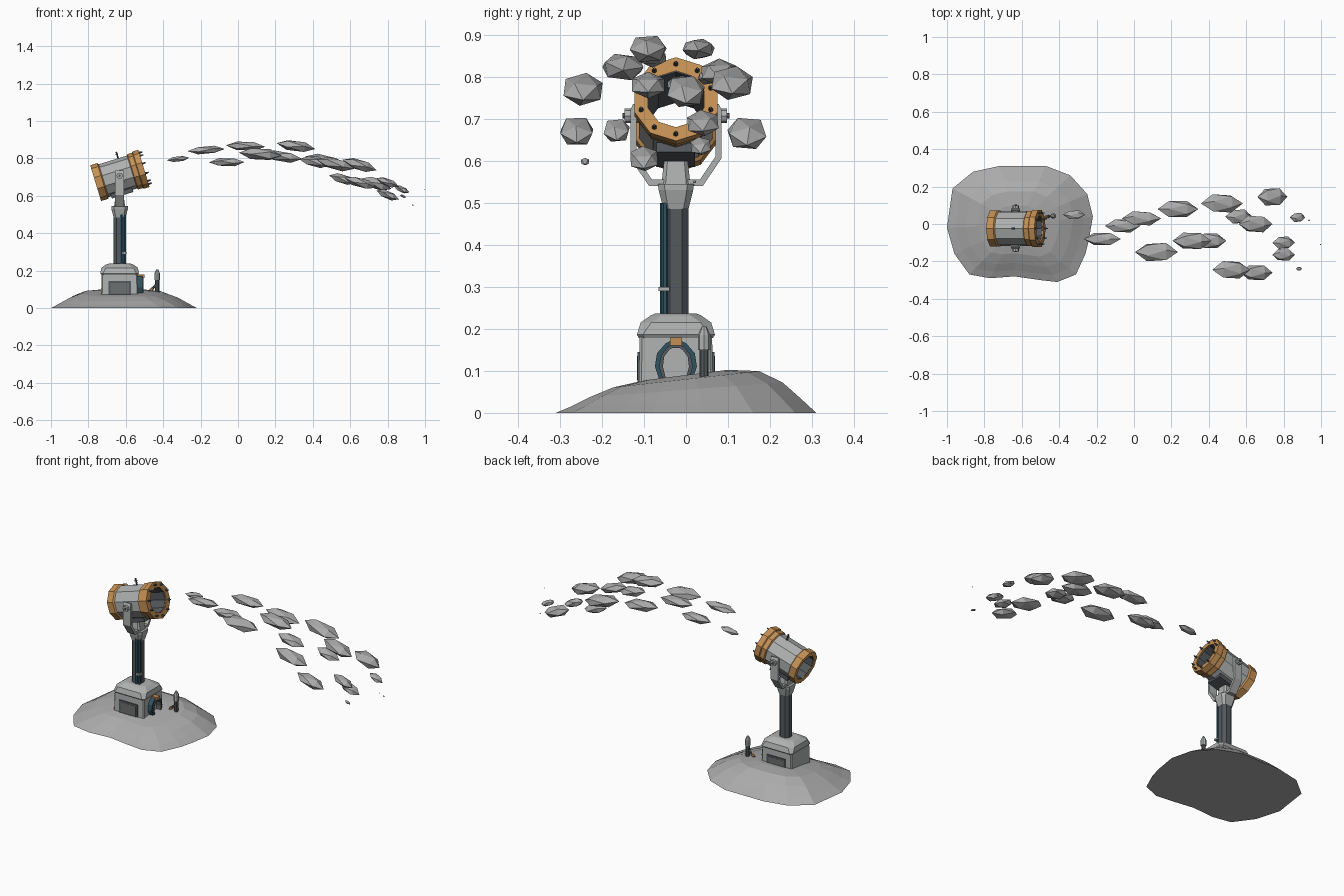
import bpy, bmesh, math, random
from mathutils import Matrix, Vector

cube = bpy.data.objects.get("Cube")
if cube:
    bpy.data.objects.remove(cube, do_unlink=True)
random.seed(4)


def material(name, r, g, b):
    mat = bpy.data.materials.new(name)
    mat.use_nodes = True
    mat.diffuse_color = (r, g, b, 1)
    mat.node_tree.nodes["Principled BSDF"].inputs["Base Color"].default_value = (r, g, b, 1)
    return mat


stone = material("light grey stone", .41, .41, .41)
steel = material("light grey metal", .43, .44, .44)
dark = material("dark grey metal", .09, .1, .11)
panel = material("mid grey panel", .15, .16, .16)
teal = material("dark teal", .03, .085, .12)
copper = material("copper orange", .55, .28, .09)

CX, CY = -.633, -.024                      # centre line of the tower
TILT = Matrix.Translation((CX, CY, .707)) @ Matrix.Rotation(math.radians(-17), 4, 'Y')


def finish(name, bm, mat, matrix=None):
    if matrix:
        bm.transform(matrix)
    bmesh.ops.recalc_face_normals(bm, faces=bm.faces)
    mesh = bpy.data.meshes.new(name)
    bm.to_mesh(mesh)
    bm.free()
    mesh.materials.append(mat)
    obj = bpy.data.objects.new(name, mesh)
    bpy.context.collection.objects.link(obj)
    return obj


def skin(name, rings, mat, loop=False, matrix=None):
    """Join rings of points with quads; cap the ends unless looped."""
    bm = bmesh.new()
    rows = [[bm.verts.new(p) for p in ring] for ring in rings]
    pairs = list(zip(rows, rows[1:]))
    if loop:
        pairs.append((rows[-1], rows[0]))
    else:
        bm.faces.new(rows[0])
        bm.faces.new(rows[-1])
    n = len(rows[0])
    for a, b in pairs:
        for i in range(n):
            j = (i + 1) % n
            bm.faces.new((a[i], a[j], b[j], b[i]))
    return finish(name, bm, mat, matrix)


def box(name, lo, hi, mat, matrix=None):
    bm = bmesh.new()
    bmesh.ops.create_cube(bm, size=1)
    lo, hi = Vector(lo), Vector(hi)
    bm.transform(Matrix.Translation((lo + hi) / 2) @ Matrix.Diagonal((*(hi - lo), 1)))
    return finish(name, bm, mat, matrix)


def rod(name, a, b, radius, mat, matrix=None, sides=8, tip=None):
    a, b = Vector(a), Vector(b)
    bm = bmesh.new()
    bmesh.ops.create_cone(bm, cap_ends=True, segments=sides, radius1=radius,
                          radius2=radius if tip is None else tip, depth=(b - a).length)
    turn = (b - a).to_track_quat('Z', 'Y').to_matrix().to_4x4()
    bm.transform(Matrix.Translation((a + b) / 2) @ turn)
    return finish(name, bm, mat, matrix)


def tower(name, sections, mat):
    """Stack of chamfered rectangles: height, half width, half depth, chamfer."""
    rings = []
    for z, w, d, c in sections:
        q = [(w, d - c), (w - c, d)]
        q += [(-x, y) for x, y in reversed(q)]
        q += [(-x, -y) for x, y in q]
        rings.append([(CX + x, CY + y, z) for x, y in q])
    return skin(name, rings, mat)


def tube(name, profile, mat):
    """Ten sided tube along the tilted barrel axis; profile is (along, radius)."""
    angles = [math.pi / 2 + math.tau * k / 10 for k in range(10)]
    rings = [[(h, r * math.cos(a), r * math.sin(a)) for a in angles] for h, r in profile]
    return skin(name, rings, mat, True, TILT)


def band(name, outer, inner, x0, x1, mat):
    """Mirrored flat band in the side plane, listed from its middle outwards."""
    half = list(zip(outer, inner))
    path = [((-o[0], o[1]), (-i[0], i[1])) for o, i in reversed(half)] + half
    rings = [[(x0, CY + o[0], o[1]), (x1, CY + o[0], o[1]),
              (x1, CY + i[0], i[1]), (x0, CY + i[0], i[1])] for o, i in path]
    return skin(name, rings, mat)


# Mound: one shoreline shrunk towards the middle, higher at the back
shore = [(-1, -.02), (-.97, .19), (-.86, .28), (-.72, .31), (-.47, .31), (-.34, .26),
         (-.25, .16), (-.22, .04), (-.24, -.08), (-.26, -.16), (-.31, -.27), (-.41, -.31),
         (-.5, -.3), (-.64, -.28), (-.77, -.29), (-.88, -.27), (-.96, -.16)]
mound = []
for f, h in ((1, 0), (.88, .025), (.74, .055), (.56, .08), (.32, .09), (.1, .09)):
    ring = []
    for x, y in shore:
        px, py = -.62 + (x + .62) * f, y * f
        ring.append((px, py, h * (1 + 1.4 * py)))
    mound.append(ring)
skin("mound", mound, stone)

# Base house with cap
tower("base_house", [(.04, .1, .089, .006), (.185, .096, .086, .006)], steel)
tower("base_cap", [(.178, .098, .088, .012), (.186, .103, .093, .014),
                   (.215, .098, .084, .025), (.232, .075, .06, .025),
                   (.237, .06, .048, .02)], steel)
for label, side in (("front", -1), ("back", 1)):
    y = CY + side * .088
    box(label + "_window_frame", (CX - .06, y - .004, .068), (CX + .06, y + .004, .145), dark)
    y += side * .001
    box(label + "_window_panel", (CX - .049, y - .004, .078), (CX + .049, y + .004, .135), panel)

# Doorway arch with keystone
band("door_arch",
     [(.012, .172), (.025, .165), (.045, .142), (.05, .11), (.04, .08)],
     [(.01, .158), (.018, .153), (.031, .136), (.035, .11), (.027, .08)],
     CX + .09, CX + .122, teal)
band("door_arch_trim",
     [(.01, .162), (.02, .157), (.035, .138), (.04, .11), (.031, .078)],
     [(.008, .155), (.016, .15), (.028, .134), (.031, .11), (.023, .078)],
     CX + .09, CX + .127, dark)
box("door_keystone", (CX + .09, CY - .014, .16), (CX + .132, CY + .014, .179), copper)

# Column with teal conduits, clamp and flared head
tower("column", [(.23, .032, .03, .016), (.5, .032, .03, .016)], dark)
for label, dx, dy in (("front", .01, -.03), ("side", .026, -.026)):
    rod(label + "_conduit", (CX + dx, CY + dy, .23), (CX + dx, CY + dy, .5), .008, teal, sides=6)
box("conduit_clamp", (CX + .015, CY - .041, .29), (CX + .038, CY - .015, .3), steel)
tower("column_head", [(.485, .032, .03, .012), (.53, .044, .041, .015),
                      (.545, .044, .043, .015)], steel)

# Yoke holding the barrel
band("yoke",
     [(.03, .54), (.064, .54), (.108, .605), (.108, .722), (.102, .735)],
     [(.03, .555), (.057, .555), (.094, .61), (.094, .722), (.096, .735)],
     CX - .024, CX + .024, steel)
tower("yoke_neck", [(.54, .03, .035, .01), (.6, .022, .028, .008)], steel)
for label, side in (("left", 1), ("right", -1)):
    rod(label + "_pivot", (CX, CY + side * .08, .707), (CX, CY + side * .122, .707), .017, steel)
    rod(label + "_pivot_pin", (CX, CY + side * .12, .707), (CX, CY + side * .127, .707), .007, dark)

# Barrel
tube("barrel", [(-.12, .092), (.12, .092), (.12, .075), (-.12, .075)], steel)
tube("barrel_bore", [(-.13, .079), (.128, .077), (.128, .07), (-.13, .072)], dark)
tube("rear_ring", [(-.134, .1), (-.095, .1), (-.087, .09), (-.134, .074)], copper)
tube("muzzle_ring", [(.068, .09), (.074, .099), (.1, .099), (.104, .104),
                     (.136, .104), (.136, .07), (.12, .075)], copper)
box("barrel_cradle", (-.075, -.046, -.104), (.045, .046, -.08), dark, TILT)
rod("barrel_sight", (.02, 0, .08), (.02, 0, .128), .005, dark, TILT, 6)
box("barrel_sight_tip", (.013, -.005, .113), (.027, .005, .118), dark, TILT)
for k in range(10):
    a = math.pi / 2 + math.tau * k / 10
    y, z = .087 * math.cos(a), .087 * math.sin(a)
    rod("muzzle_bolt", (.13, y, z), (.154, y, z), .007, dark, TILT, 6, .003)

# Signal post with lever
PX, PY = -.432, .043
rod("post", (PX, PY, .07), (PX, PY, .155), .011, dark)
rod("post_head", (PX, PY, .15), (PX, PY, .185), .015, steel)
rod("post_cap", (PX, PY, .185), (PX, PY, .205), .015, steel, tip=.006)
rod("lever", (PX, PY, .13), (PX - .05, PY - .005, .08), .006, dark, sides=6)
rod("lever_grip", (PX - .025, PY - .003, .105), (PX - .036, PY - .004, .094), .008, copper, sides=6)

# Flying rocks: x, y, z, length, width
rocks = [(-.32, .05, .797, .12, .05), (-.17, -.08, .845, .2, .075), (-.06, -.01, .78, .19, .08),
         (.04, .03, .866, .21, .085), (.12, -.15, .823, .23, .11), (.235, .08, .81, .22, .1),
         (.31, -.09, .866, .21, .1), (.41, -.09, .78, .17, .09), (.47, .11, .785, .23, .11),
         (.56, .04, .69, .15, .085), (.65, 0, .765, .19, .1), (.74, .145, .665, .17, .105),
         (.52, -.245, .77, .21, .105), (.655, -.26, .67, .18, .09), (.8, -.1, .605, .13, .075),
         (.8, -.165, .672, .13, .07), (.875, .035, .635, .09, .055), (.882, -.24, .598, .035, .022),
         (.935, .02, .55, .012, .009), (.997, -.11, .635, .006, .006)]
for x, y, z, length, width in rocks:
    bm = bmesh.new()
    bmesh.ops.create_icosphere(bm, subdivisions=1, radius=.5)
    pose = (Matrix.Translation((x, y, z))
            @ Matrix.Rotation(math.radians(25 * x + 1), 4, 'Y')
            @ Matrix.Diagonal((length, width, width * .62, 1))
            @ Matrix.Rotation(math.pi / 2, 4, 'Y')
            @ Matrix.Rotation(random.uniform(0, math.tau), 4, 'Z'))
    finish("flying_rock", bm, stone, pose)
